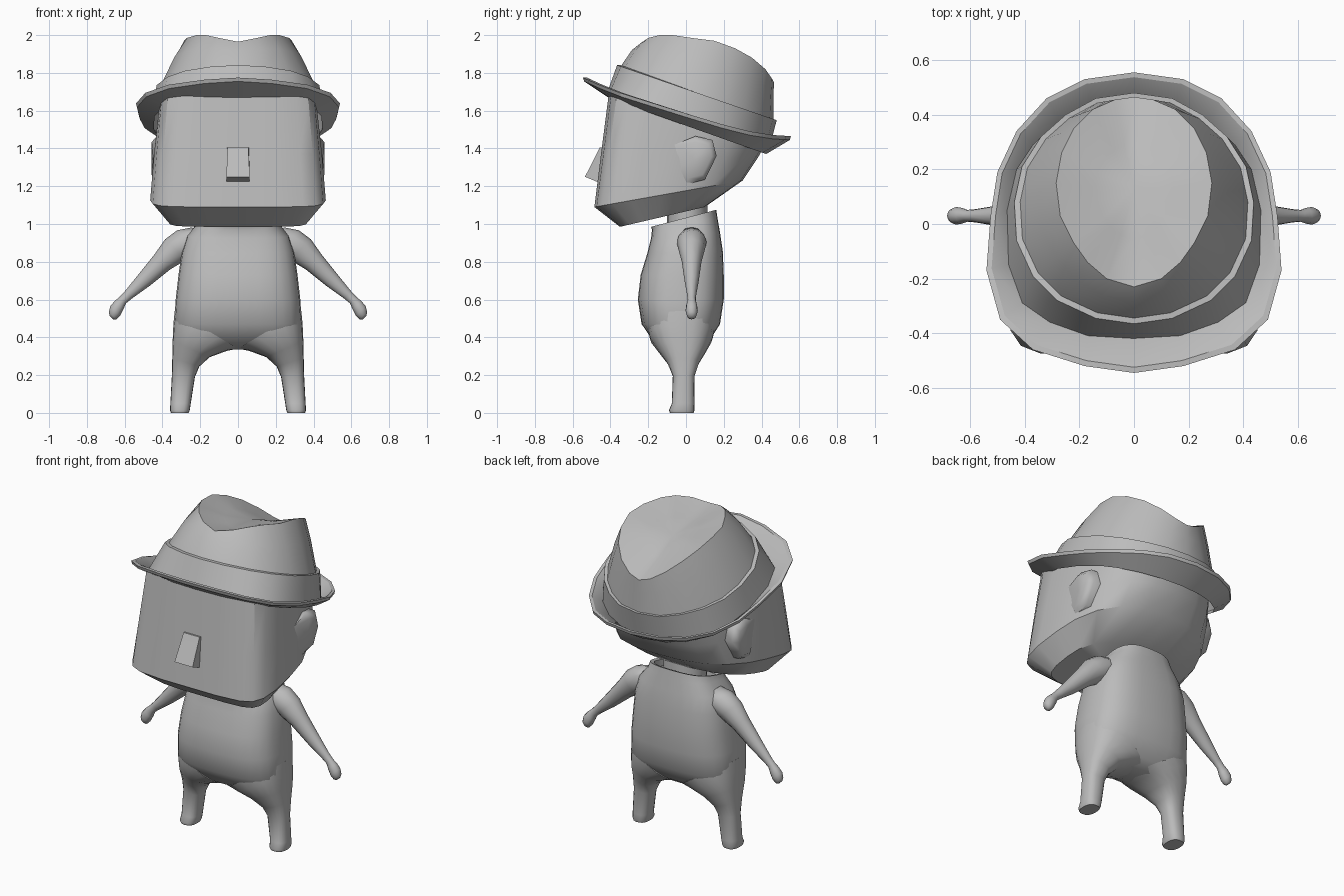
import bpy, bmesh, math
from mathutils import Vector

if "Cube" in bpy.data.objects:
    bpy.data.objects.remove(bpy.data.objects["Cube"])

grey = bpy.data.materials.new("plain grey")
grey.diffuse_color = (0.5, 0.5, 0.5, 1)
grey.use_nodes = True
grey.node_tree.nodes["Principled BSDF"].inputs["Base Color"].default_value = grey.diffuse_color


def loft(name, rings, cap_start=True, cap_end=True, loop=False, angle=40, mirror=False):
    """Skin a list of equal-length point rings."""
    bm = bmesh.new()
    vs = [[bm.verts.new(p) for p in r] for r in rings]
    n = len(rings[0])
    pairs = list(zip(vs, vs[1:])) + ([(vs[-1], vs[0])] if loop else [])
    for a, b in pairs:
        for i in range(n):
            j = (i + 1) % n
            bm.faces.new((a[i], a[j], b[j], b[i]))
    for use, r in ((cap_start, vs[0]), (cap_end, vs[-1])):
        if use and not loop:
            c = bm.verts.new(sum((v.co for v in r), Vector()) / n)
            for i in range(n):
                bm.faces.new((r[i], r[(i + 1) % n], c))
    if mirror:
        geo = bmesh.ops.duplicate(bm, geom=bm.verts[:] + bm.edges[:] + bm.faces[:])["geom"]
        for v in geo:
            if isinstance(v, bmesh.types.BMVert):
                v.co.x *= -1
    bmesh.ops.recalc_face_normals(bm, faces=bm.faces)
    me = bpy.data.meshes.new(name)
    bm.to_mesh(me)
    bm.free()
    me.materials.append(grey)
    ob = bpy.data.objects.new(name, me)
    bpy.context.collection.objects.link(ob)
    bpy.ops.object.select_all(action='DESELECT')
    ob.select_set(True)
    bpy.context.view_layer.objects.active = ob
    bpy.ops.object.shade_smooth_by_angle(angle=math.radians(angle))
    return ob


def full(half):
    """Mirror a half outline that starts and ends on x = 0."""
    return half + [(-p[0], *p[1:]) for p in half[-2:0:-1]]


def lerp(table, t):
    for (a, za), (b, zb) in zip(table, table[1:]):
        if t <= b:
            return za + (zb - za) * max(0, t - a) / (b - a)
    return table[-1][1]


def oval(x0, x1, z0, z1, yf, yb, power=2.0, n=20, tilt=0.0):
    """Rounded ring from x0 to x1 (z0 to z1) and yf to yb, rising by tilt to the back."""
    pts = []
    for i in range(n):
        a = 2 * math.pi * i / n
        c, s = math.cos(a), math.sin(a)
        u = math.copysign(abs(c) ** (2 / power), c)
        v = math.copysign(abs(s) ** (2 / power), s)
        pts.append(((x0 + x1) / 2 + u * (x1 - x0) / 2, (yf + yb) / 2 + v * (yb - yf) / 2,
                    (z0 + z1) / 2 + u * (z1 - z0) / 2 + v * tilt / 2))
    return pts


# Head: wide flat face, rounded narrower back
HEAD = [(0, -1), (.4, -1), (.74, -.97), (.89, -.9), (.97, -.76), (1, -.5), (.985, -.1),
        (.94, .25), (.82, .58), (.62, .83), (.33, .97), (0, 1)]


def head_ring(w, yf, zf, yb, zb):
    return full([(x * w, (yf + yb) / 2 + t * (yb - yf) / 2, (zf + zb) / 2 + t * (zb - zf) / 2)
                 for x, t in HEAD])


loft("head", [head_ring(.37, -.35, .985, .10, 1.09), head_ring(.465, -.485, 1.09, .30, 1.23),
              head_ring(.445, -.45, 1.37, .38, 1.35), head_ring(.418, -.41, 1.68, .42, 1.42)], angle=35)

# Nose wedge
loft("nose", [[(-.062, -.42, 1.405), (.062, -.42, 1.405), (.062, -.42, 1.225), (-.062, -.42, 1.225)],
              [(-.055, -.456, 1.405), (.055, -.456, 1.405), (.062, -.475, 1.225), (-.062, -.475, 1.225)],
              [(-.055, -.457, 1.403), (.055, -.457, 1.403), (.062, -.535, 1.25), (-.062, -.535, 1.25)]], angle=15)

# Ears
EAR = [(-.06, 1.42), (.05, 1.465), (.14, 1.445), (.162, 1.36), (.10, 1.235), (0, 1.21), (-.07, 1.28)]


def ear_ring(x, s):
    return [(x - .25 * max(0, .03 - y) * (s < 1), .05 + (y - .05) * s, 1.34 + (z - 1.34) * s) for y, z in EAR]


loft("ears", [ear_ring(.34, 1), ear_ring(.43, 1), ear_ring(.457, .75)], mirror=True, angle=50)

# Hat outlines seen from above, front to back
BRIM = [(0, -.545), (.18, -.52), (.37, -.46), (.49, -.35), (.54, -.17), (.525, .03),
        (.50, .19), (.43, .34), (.32, .46), (.18, .53), (0, .555)]
BASE = [(0, -.42), (.17, -.41), (.31, -.36), (.41, -.29), (.46, -.15), (.465, .05),
        (.43, .2), (.37, .29), (.27, .37), (.15, .42), (0, .44)]
BAND = [(0, -.365), (.14, -.345), (.28, -.28), (.37, -.19), (.43, -.06), (.438, .08),
        (.41, .21), (.34, .32), (.25, .40), (.14, .46), (0, .48)]
RIM = [(0, -.23, 1.965), (.10, -.20, 1.985), (.17, -.14, 2.0), (.22, -.07, 2.0), (.27, .03, 1.985),
       (.285, .15, 1.97), (.265, .26, 1.93), (.22, .35, 1.88), (.15, .42, 1.82), (.07, .455, 1.77),
       (0, .465, 1.75)]
EDGE = [(-.545, 1.775), (-.4, 1.71), (0, 1.585), (.2, 1.525), (.4, 1.475), (.555, 1.465)]


def hat_ring(outline, k, zfun):
    return full([(x * k, .05 + (y - .05) * k, zfun(y)) for x, y in outline])


def base_z(y):
    return 1.52 - .34 * y


def band_z(y):
    return 1.715 - .345 * y


# Upswept brim
loft("hat_brim", [hat_ring(BASE, .96, base_z),
                  hat_ring(BRIM, .99, lambda y: lerp(EDGE, y) - .02),
                  hat_ring(BRIM, 1, lambda y: lerp(EDGE, y)),
                  hat_ring(BRIM, .965, lambda y: lerp(EDGE, y)),
                  hat_ring(BASE, 1, lambda y: base_z(y) + .03)], loop=True, angle=30)
# Band with a small ledge
loft("hat_band", [hat_ring(BASE, 1, lambda y: base_z(y) + .025), hat_ring(BAND, 1, band_z),
                  hat_ring(BAND, .95, band_z)], False, False, angle=30)
# Crown with a teardrop dent
crown = hat_ring(BAND, .96, lambda y: band_z(y) - .01)
rim = full(RIM)
middle = [tuple(.47 * a + .53 * b + o for a, b, o in zip(p, q, (0, 0, .02))) for p, q in zip(crown, rim)]
dent = [(x * .5, .12 + (y - .12) * .5, .45 * z + .55 * 1.885) for x, y, z in rim]
loft("hat_crown", [crown, middle, rim, dent], cap_start=False, angle=32)

# Torso, from the underside up to the slanted collar
torso = [(.20, .335, -.08, .06, 0), (.30, .375, -.17, .12, 0), (.338, .47, -.235, .18, 0),
         (.33, .60, -.255, .20, 0), (.315, .73, -.24, .20, 0), (.298, .85, -.205, .195, .01),
         (.27, .94, -.185, .18, .03), (.215, 1.00, -.18, .167, .06), (.20, 1.03, -.185, .16, .09),
         (.18, 1.025, -.165, .14, .085), (.17, .99, -.15, .12, .06)]
loft("torso", [oval(-w, w, z, z, f, b, 2.8, 28, t) for w, z, f, b, t in torso], angle=50)
loft("neck", [oval(-.13, .13, .95, .95, -.10, .12), oval(-.13, .13, 1.18, 1.18, -.10, .11)])

# Legs curving in to the crotch arch
legs = [(.262, .355, 0, 0, -.085, .04), (.255, .36, .015, .015, -.09, .045), (.25, .358, .05, .05, -.075, .045),
        (.228, .35, .19, .20, -.07, .045), (.205, .348, .245, .29, -.10, .07), (.15, .346, .295, .38, -.15, .11),
        (.06, .342, .328, .47, -.19, .14), (0, .335, .34, .54, -.20, .15)]
loft("legs", [oval(a, b, c, d, f, k, 2.5, 20) for a, b, c, d, f, k in legs], mirror=True, angle=50)

# Arms with small round hands
arm = [(.19, .93, .075), (.26, .905, .088), (.33, .865, .078), (.40, .80, .058), (.50, .70, .042),
       (.58, .625, .027), (.61, .597, .024), (.63, .57, .032), (.65, .54, .036), (.664, .515, .028), (.67, .505, .014)]
d = Vector((.70, 0, -.71))
side = Vector((.71, 0, .70))
loft("arms", [[Vector((x, .03, z)) + side * r * math.cos(a) + Vector((0, 1, 0)) * r * .9 * math.sin(a)
               for a in (2 * math.pi * i / 12 for i in range(12))] for x, z, r in arm], mirror=True, angle=60)
